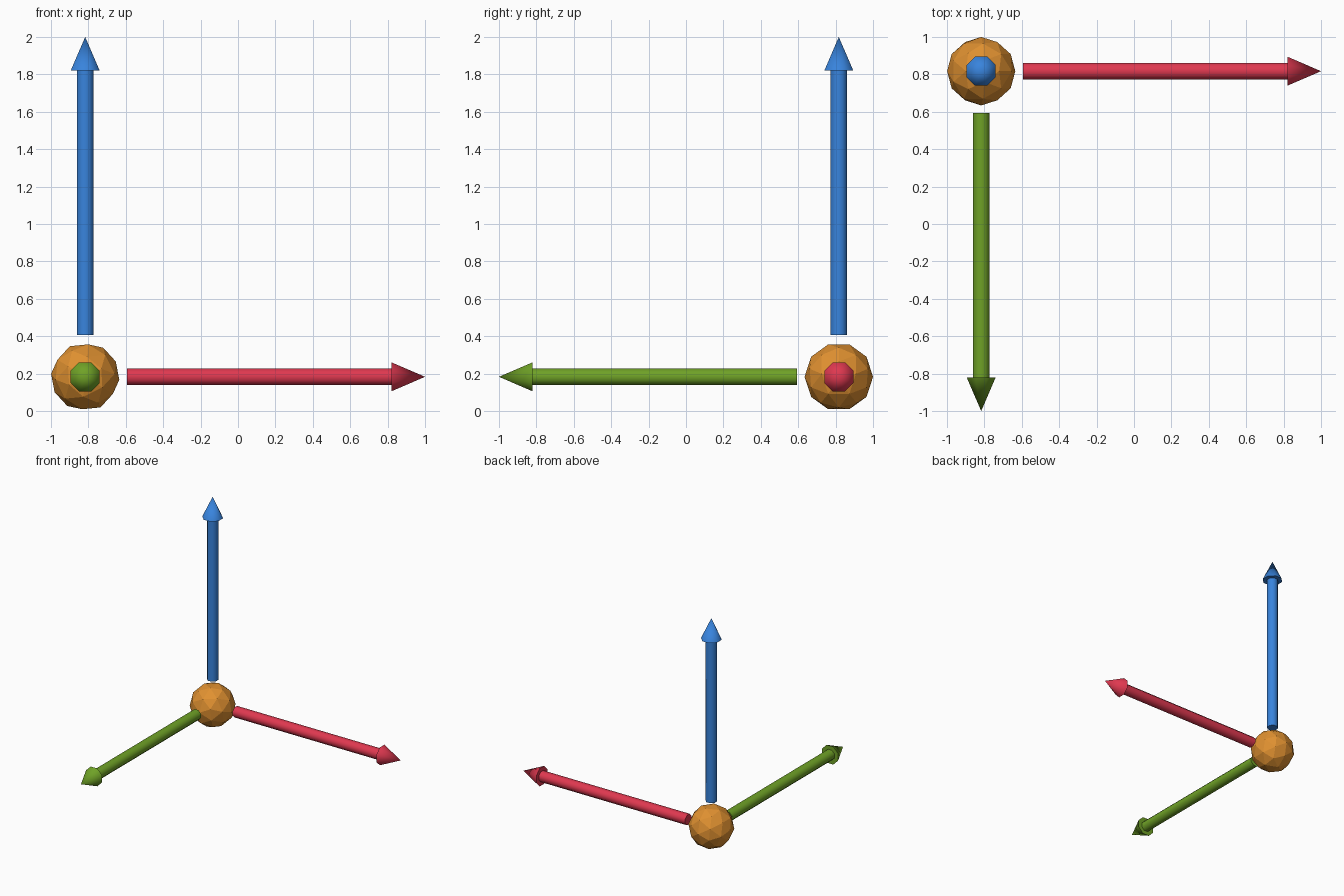
import bpy, bmesh, math
from mathutils import Matrix, Vector

if "Cube" in bpy.data.objects:
    bpy.data.objects.remove(bpy.data.objects["Cube"])

R = 0.183                                  # ball radius
ORIGIN = Vector((-1 + R, 1 - R, R))        # centre of the axis gizmo
SIDES = 8
START, NECK, TIP = 0.223, 1.637, 1.817     # distances along each arrow
SHAFT_R, HEAD_R = 0.047, 0.084


def material(name, color):
    m = bpy.data.materials.new(name)
    m.diffuse_color = (*color, 1)
    m.use_nodes = True
    m.node_tree.nodes["Principled BSDF"].inputs["Base Color"].default_value = m.diffuse_color
    return m


def finish(name, bm, mat, smooth=False):
    me = bpy.data.meshes.new(name)
    bm.to_mesh(me)
    bm.free()
    me.materials.append(mat)
    ob = bpy.data.objects.new(name, me)
    bpy.context.collection.objects.link(ob)
    if smooth:
        bpy.ops.object.select_all(action='DESELECT')
        ob.select_set(True)
        bpy.context.view_layer.objects.active = ob
        bpy.ops.object.shade_smooth_by_angle(angle=math.radians(60))
    return ob


def cone(name, r1, r2, z0, z1, direction, mat):
    """Tapered prism between two distances along a direction."""
    bm = bmesh.new()
    bmesh.ops.create_cone(bm, cap_ends=True, segments=SIDES, radius1=r1,
                          radius2=r2, depth=z1 - z0)
    turn = Vector((0, 0, 1)).rotation_difference(Vector(direction)).to_matrix().to_4x4()
    bm.transform(Matrix.Translation(ORIGIN) @ turn
                 @ Matrix.Translation((0, 0, (z0 + z1) / 2))
                 @ Matrix.Rotation(math.pi / SIDES, 4, 'Z'))
    bmesh.ops.remove_doubles(bm, verts=bm.verts, dist=1e-5)
    # keep flats square to the axes whatever the primitive's start angle
    finish(name, bm, mat, smooth=True)


# Faceted ball, turned so that its two-fold axes follow x, y and z
bm = bmesh.new()
bmesh.ops.create_icosphere(bm, subdivisions=2, radius=R)
bm.transform(Matrix.Translation(ORIGIN) @ Matrix.Rotation(math.radians(31.717), 4, 'Y'))
finish("centre_ball", bm, material("orange", (0.74, 0.28, 0.03)))

# Three arrows, each a shaft and a pointed head
arrows = [
    ("right", (1, 0, 0), material("red", (0.74, 0.04, 0.08))),
    ("front", (0, -1, 0), material("green", (0.16, 0.36, 0.02))),
    ("up", (0, 0, 1), material("blue", (0.04, 0.23, 0.72))),
]
for label, direction, mat in arrows:
    cone(label + "_arrow_shaft", SHAFT_R, SHAFT_R, START, NECK, direction, mat)
    cone(label + "_arrow_head", HEAD_R, 0, NECK, TIP, direction, mat)
